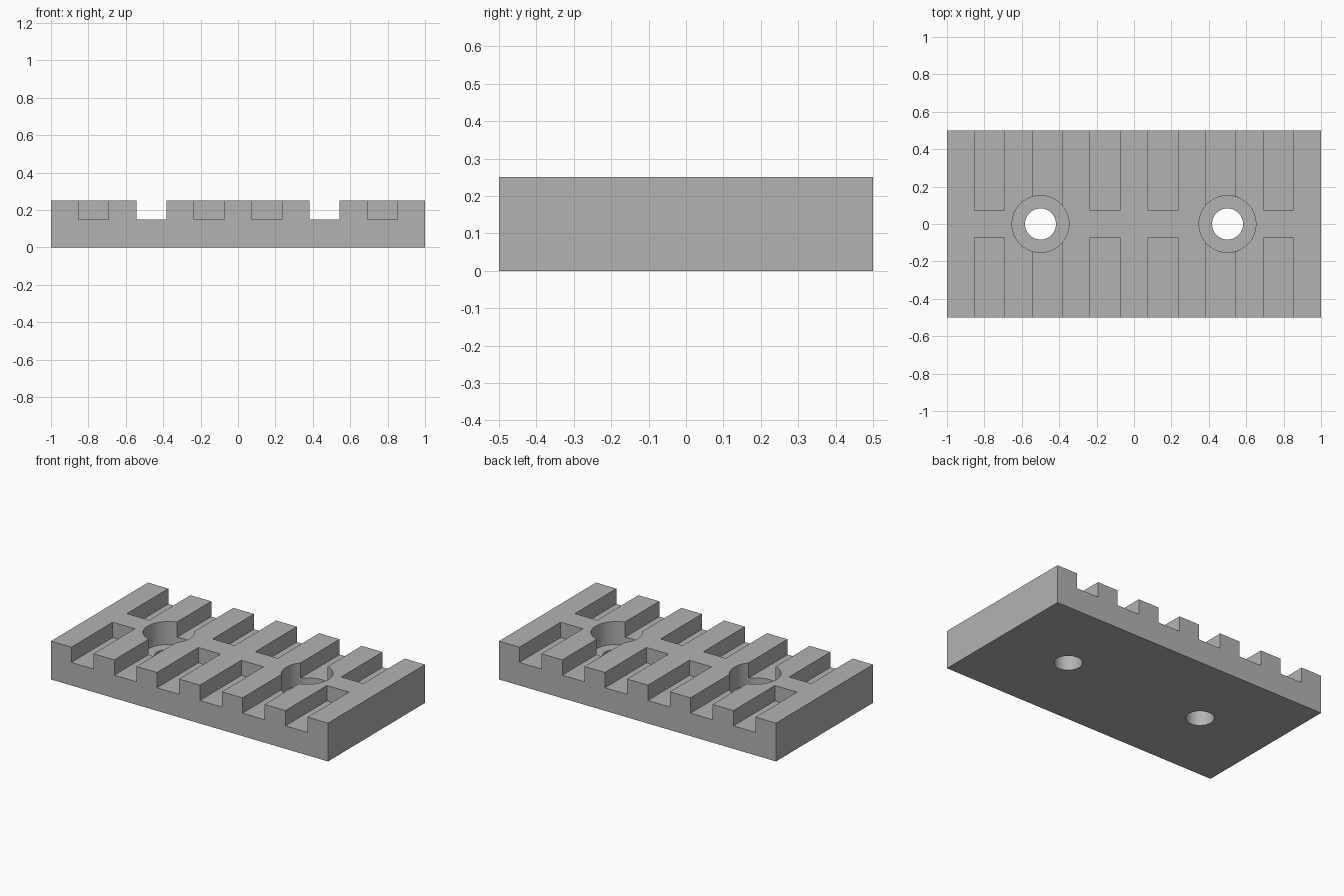
import bpy
import math

cube = bpy.data.objects.get("Cube")
if cube:
    bpy.data.objects.remove(cube, do_unlink=True)

LENGTH, WIDTH, HEIGHT = 2.0, 1.0, 0.25
SLOT_WIDTH, SLOT_FLOOR, SPINE_HALF = 0.16, 0.15, 0.073
HOLE_X, HOLE_RADIUS = 0.5, 0.083
BORE_RADIUS, BORE_FLOOR = 0.152, 0.10
OVERSHOOT = 0.1

grey = bpy.data.materials.new("plain grey")
grey.use_nodes = True
colour = (0.45, 0.45, 0.45, 1)
grey.diffuse_color = colour
grey.node_tree.nodes["Principled BSDF"].inputs["Base Color"].default_value = colour


def box(name, low, high):
    """Box between two opposite corners."""
    centre = [(a + b) / 2 for a, b in zip(low, high)]
    bpy.ops.mesh.primitive_cube_add(size=1, location=centre)
    ob = bpy.context.object
    ob.name = name
    ob.scale = [b - a for a, b in zip(low, high)]
    bpy.ops.object.transform_apply(location=True, rotation=False, scale=True)
    return ob


def drill(name, x, radius, low, high):
    """Upright round cutter."""
    bpy.ops.mesh.primitive_cylinder_add(
        vertices=64, radius=radius, depth=high - low, location=(x, 0, (low + high) / 2))
    ob = bpy.context.object
    ob.name = name
    return ob


def cut(target, cutter):
    """Subtract the cutter, then discard it."""
    cutter.hide_render = True
    mod = target.modifiers.new("cut", "BOOLEAN")
    mod.operation = "DIFFERENCE"
    mod.solver = "EXACT"
    mod.object = cutter
    bpy.context.view_layer.objects.active = target
    bpy.ops.object.modifier_apply(modifier=mod.name)
    bpy.data.objects.remove(cutter, do_unlink=True)


# Solid plate
plate = box("slotted_plate", (-LENGTH / 2, -WIDTH / 2, 0), (LENGTH / 2, WIDTH / 2, HEIGHT))
plate.data.materials.append(grey)
top = HEIGHT + OVERSHOOT
edge = WIDTH / 2 + OVERSHOOT

# Cross slots on both sides of the central spine
for side in (-1, 1):
    for centre in (0.155, 0.463, 0.773):
        x = side * centre
        for near, far in ((-edge, -SPINE_HALF), (SPINE_HALF, edge)):
            cut(plate, box("slot_cutter", (x - SLOT_WIDTH / 2, near, SLOT_FLOOR),
                           (x + SLOT_WIDTH / 2, far, top)))

# Counterbored screw holes
for x in (-HOLE_X, HOLE_X):
    cut(plate, drill("counterbore_cutter", x, BORE_RADIUS, BORE_FLOOR, top))
    cut(plate, drill("hole_cutter", x, HOLE_RADIUS, -OVERSHOOT, top))

# Smooth bores with crisp edges
bpy.ops.object.select_all(action="DESELECT")
plate.select_set(True)
bpy.context.view_layer.objects.active = plate
bpy.ops.object.shade_smooth_by_angle(angle=math.radians(30))
